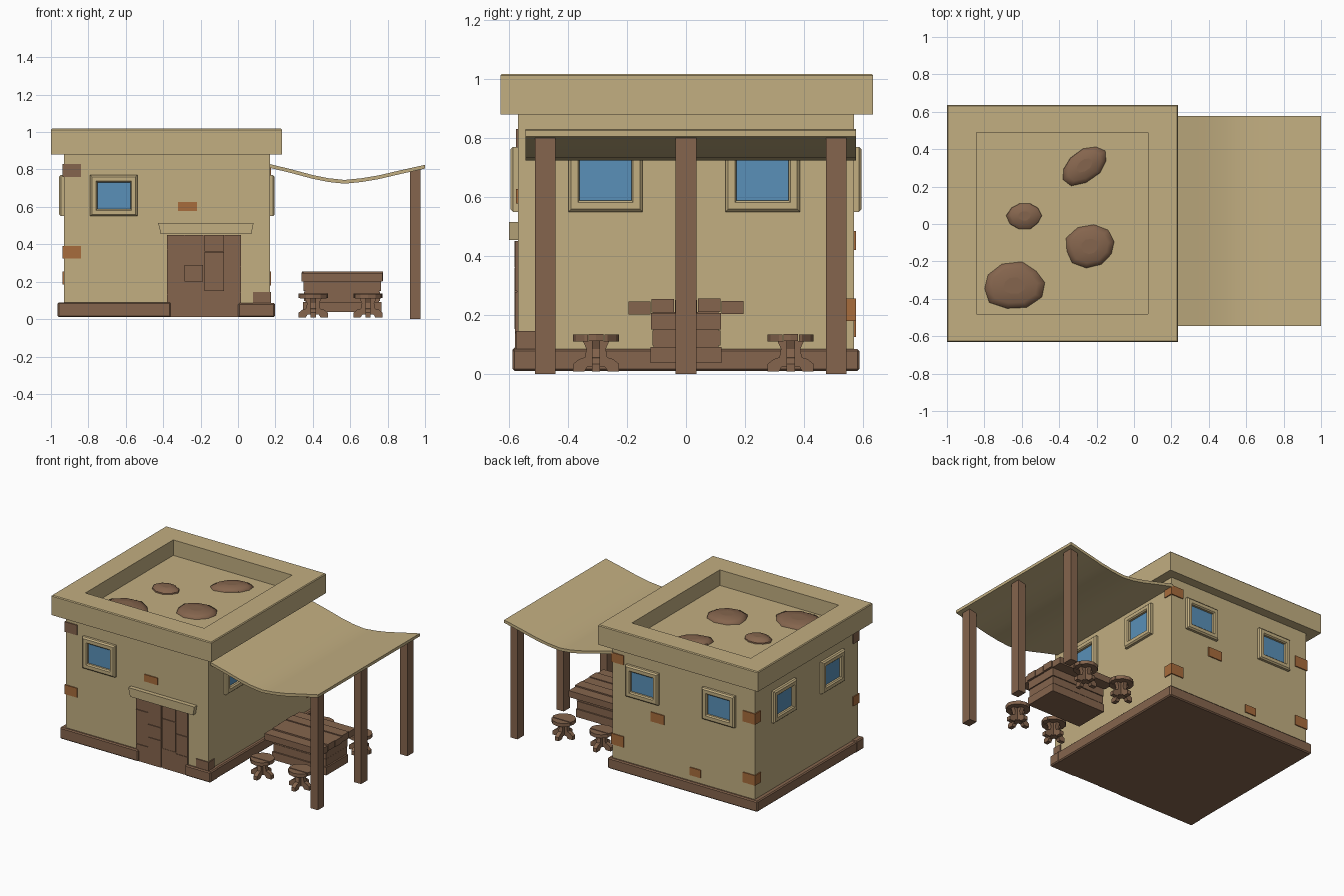
import bpy, bmesh, math, random
from mathutils import Vector, Matrix

if "Cube" in bpy.data.objects:
    bpy.data.objects.remove(bpy.data.objects["Cube"])

random.seed(4)


def mat(name, col):
    m = bpy.data.materials.new(name)
    m.diffuse_color = (*col, 1)
    m.use_nodes = True
    m.node_tree.nodes["Principled BSDF"].inputs["Base Color"].default_value = m.diffuse_color
    return m


TAN = mat("sand_plaster", (0.54, 0.425, 0.22))
WOOD = mat("brown_wood", (0.235, 0.13, 0.075))
BLUE = mat("window_blue", (0.10, 0.28, 0.48))
ORANGE = mat("orange_brick", (0.39, 0.15, 0.045))


def finish(name, bm, m):
    bmesh.ops.recalc_face_normals(bm, faces=bm.faces)
    me = bpy.data.meshes.new(name)
    bm.to_mesh(me)
    bm.free()
    me.materials.append(m)
    ob = bpy.data.objects.new(name, me)
    bpy.context.collection.objects.link(ob)
    return ob


def add_box(bm, x0, x1, y0, y1, z0, z1):
    mtx = Matrix.Translation(((x0 + x1) / 2, (y0 + y1) / 2, (z0 + z1) / 2)) @ \
        Matrix.Diagonal((x1 - x0, y1 - y0, z1 - z0, 1))
    bmesh.ops.create_cube(bm, size=1, matrix=mtx)


def boxes(name, m, items, bevel=0):
    bm = bmesh.new()
    for b in items:
        add_box(bm, *b)
    if bevel:
        bmesh.ops.bevel(bm, geom=bm.edges[:], offset=bevel, segments=1, affect='EDGES')
    return finish(name, bm, m)


def loft(bm, loops, cap_start=False, cap_end=False):
    rings = [[bm.verts.new(p) for p in l] for l in loops]
    n = len(rings[0])
    for a, b in zip(rings, rings[1:]):
        for i in range(n):
            bm.faces.new((a[i], a[(i + 1) % n], b[(i + 1) % n], b[i]))
    if cap_start:
        bm.faces.new(rings[0][::-1])
    if cap_end:
        bm.faces.new(rings[-1])


def rect(x0, x1, y0, y1, z):
    return [(x0, y0, z), (x1, y0, z), (x1, y1, z), (x0, y1, z)]


# House walls and plinth with a gap at the door
X0, X1, Y0, Y1 = -0.93, 0.17, -0.57, 0.57
boxes("walls", TAN, [(X0, X1, Y0, Y1, 0.02, 0.9)])
boxes("plinth", WOOD, [(-0.962, 0.195, -0.565, 0.588, 0.01, 0.085),
                       (-0.965, -0.36, -0.588, -0.5, 0.01, 0.09),
                       (0.0, 0.198, -0.588, -0.5, 0.01, 0.085)], 0.007)

# Roof with raised parapet around a sunken floor
bm = bmesh.new()
loft(bm, [rect(-1, 0.235, -0.63, 0.635, 0.88), rect(-1, 0.235, -0.63, 0.635, 1.012),
          rect(-0.995, 0.23, -0.625, 0.63, 1.018), rect(-0.843, 0.075, -0.48, 0.49, 1.018),
          rect(-0.843, 0.075, -0.48, 0.49, 0.91)], True, True)
finish("roof_parapet", bm, TAN)

# Low stones on the roof floor
for k, (x, y, rx, ry, ang) in enumerate([(-0.265, 0.315, 0.145, 0.085, 0.6), (-0.585, 0.045, 0.095, 0.075, 0),
                                         (-0.235, -0.12, 0.14, 0.115, 0.2), (-0.64, -0.33, 0.17, 0.125, 0.1)]):
    bm = bmesh.new()
    rad = [random.uniform(0.9, 1.06) for _ in range(10)]
    rings = []
    for s, z in ((1, 0.905), (0.97, 0.918), (0.75, 0.932), (0.35, 0.938)):
        ring = []
        for i, r in enumerate(rad):
            a = i * math.tau / 10
            p = Matrix.Rotation(ang, 3, 'Z') @ Vector((rx * s * r * math.cos(a), ry * s * r * math.sin(a), 0))
            ring.append((x + p.x, y + p.y, z))
        rings.append(ring)
    loft(bm, rings, True, True)
    ob = finish(f"roof_stone_{k}", bm, WOOD)
    for f in ob.data.polygons:
        f.use_smooth = len(f.vertices) == 4 and f.normal.z > 0.2


# Windows: local u across, v up, w out of the wall
def window(name, origin, turn):
    T = Matrix.Translation(origin) @ Matrix.Rotation(turn, 4, 'Z') @ Matrix.Rotation(math.pi / 2, 4, 'X')

    def r(u, v, w):
        return rect(-u, u, -v, v, w)
    bm = bmesh.new()
    loft(bm, [r(0.126, 0.11, -0.01), r(0.126, 0.11, 0.017), r(0.117, 0.101, 0.026),
              r(0.094, 0.078, 0.026), r(0.088, 0.071, 0.018), r(0.088, 0.071, -0.01)])
    bm.transform(T)
    finish(name + "_frame", bm, TAN)
    bm = bmesh.new()
    loft(bm, [r(0.089, 0.072, -0.002), r(0.089, 0.072, 0.004)], True, True)
    bm.transform(T)
    finish(name + "_glass", bm, BLUE)


window("front_window", (-0.664, Y0, 0.66), 0)
for i, y in enumerate((-0.273, 0.26)):
    window(f"right_window_{i}", (X1, y, 0.66), math.pi / 2)
    window(f"left_window_{i}", (X0, y, 0.66), -math.pi / 2)
for i, x in enumerate((-0.07, -0.66)):
    window(f"back_window_{i}", (x, Y1, 0.66), math.pi)

# Bricks showing through the plaster: corners, then flat ones
P = 0.007
for k, (sx, sy, z0, z1, m) in enumerate([(-1, -1, 0.76, 0.83, WOOD), (-1, -1, 0.325, 0.39, ORANGE),
                                         (1, -1, 0.085, 0.145, WOOD), (1, 1, 0.18, 0.255, ORANGE),
                                         (1, 1, 0.755, 0.82, ORANGE), (-1, 1, 0.61, 0.685, ORANGE),
                                         (-1, 1, 0.185, 0.255, ORANGE)]):
    xs = (X0 - P, X0 + 0.09) if sx < 0 else (X1 - 0.09, X1 + P)
    ys = (Y0 - P, Y0 + 0.06) if sy < 0 else (Y1 - 0.06, Y1 + P)
    boxes(f"corner_brick_{k}", m, [(*xs, *ys, z0, z1)])
boxes("front_brick", ORANGE, [(-0.32, -0.218, Y0 - P, Y0 + 0.02, 0.578, 0.627)])
boxes("back_bricks", ORANGE, [(-0.235, -0.13, Y1 - 0.02, Y1 + P, 0.42, 0.485),
                              (-0.515, -0.43, Y1 - 0.02, Y1 + P, 0.125, 0.18)])

# Double plank door and lintel
boxes("door_backing", WOOD, [(-0.38, 0.015, -0.573, -0.55, 0.01, 0.45)])
planks = []
for x0, x1, cuts in ((-0.38, -0.29, (0.01, 0.13, 0.37, 0.452)), (-0.287, -0.188, (0.01, 0.2, 0.29, 0.452)),
                     (-0.178, -0.075, (0.01, 0.15, 0.36, 0.452)), (-0.072, 0.015, (0.01, 0.14, 0.28, 0.452))):
    for a, b in zip(cuts, cuts[1:]):
        planks.append((x0, x1, -0.58 + random.uniform(-0.002, 0.002), -0.56, a + 0.0015, b - 0.0015))
boxes("door_planks", WOOD, planks)
bm = bmesh.new()
loft(bm, [rect(-0.413, 0.072, -0.6, -0.55, 0.455), rect(-0.427, 0.083, -0.6, -0.55, 0.515)], True, True)
finish("door_lintel", bm, TAN)

# Sagging awning cloth and its posts
path = [(0.165, 0.83), (0.28, 0.802), (0.4, 0.77), (0.485, 0.753), (0.57, 0.744),
        (0.66, 0.753), (0.75, 0.768), (0.87, 0.796), (1.0, 0.825)]
bm = bmesh.new()
loft(bm, [[(x, -0.545, z), (x, 0.577, z), (x, 0.577, z - 0.02), (x, -0.545, z - 0.02)] for x, z in path], True, True)
awning = finish("awning", bm, TAN)
for f in awning.data.polygons:
    f.use_smooth = abs(f.normal.z) > 0.8
for e in awning.data.edges:
    a, b = (awning.data.vertices[i].co for i in e.vertices)
    e.use_edge_sharp = abs(a.x - b.x) > 0.01
for i, y in enumerate((-0.477, 0.0, 0.51)):
    boxes(f"awning_post_{i}", WOOD, [(0.92, 0.975, y - 0.035, y + 0.035, 0, 0.802)])

# Crate table: stacked boards with a plank top
body = [(0.36, 0.755, -0.11, 0.11, 0.045, 0.21)]
for z0, z1, j in ((0.037, 0.092, 0), (0.096, 0.147, 0.006), (0.151, 0.206, 0.002)):
    body.append((0.348 + j, 0.766 - j, -0.12 + j, 0.12 - j / 2, z0, z1))
boxes("table_body", WOOD, body)
top = []
for i, dz in enumerate((-0.008, 0, -0.004, 0.001, -0.006)):
    y = -0.197 + i * 0.0788
    top.append((0.335 + random.uniform(0, 0.012), 0.778 - random.uniform(0, 0.012),
                y + 0.0015, y + 0.0773, 0.209 + dz, 0.254 + dz))
boxes("table_top", WOOD, top)

# Four stools: three-plank round seat on crossed feet
half = [(0.078, 0.008), (0.078, 0.034), (0.058, 0.05), (0.038, 0.056), (0.033, 0.085), (0.045, 0.112)]
profile = half + [(-x, z) for x, z in reversed(half)] + [(-0.04, 0.008), (-0.03, 0.024), (0.03, 0.024), (0.04, 0.008)]
for k, (sx, sy) in enumerate([(x, y) for x in (0.402, 0.695) for y in (-0.305, 0.355)]):
    for i, (a, b) in enumerate(((-0.1, -0.028), (-0.025, 0.025), (0.028, 0.1))):
        bm = bmesh.new()
        bmesh.ops.create_cone(bm, cap_ends=True, segments=12, radius1=0.078, radius2=0.078, depth=0.024,
                              matrix=Matrix.Translation((0, 0, 0.122 + 0.002 * (i == 1))))
        for c, n in ((a, -1), (b, 1)):
            g = bm.verts[:] + bm.edges[:] + bm.faces[:]
            bmesh.ops.bisect_plane(bm, geom=g, plane_co=(0, c, 0), plane_no=(0, n, 0), clear_outer=True)
            bmesh.ops.holes_fill(bm, edges=[e for e in bm.edges if e.is_boundary])
        bm.transform(Matrix.Translation((sx, sy, 0)))
        finish(f"stool_{k}_seat_{i}", bm, WOOD)
    bm = bmesh.new()
    for turn in (0, math.pi / 2):
        M = Matrix.Translation((sx, sy, 0)) @ Matrix.Rotation(turn, 4, 'Z')
        loft(bm, [[M @ Vector((x, y, z)) for x, z in profile] for y in (-0.014, 0.014)], True, True)
    finish(f"stool_{k}_feet", bm, WOOD)
